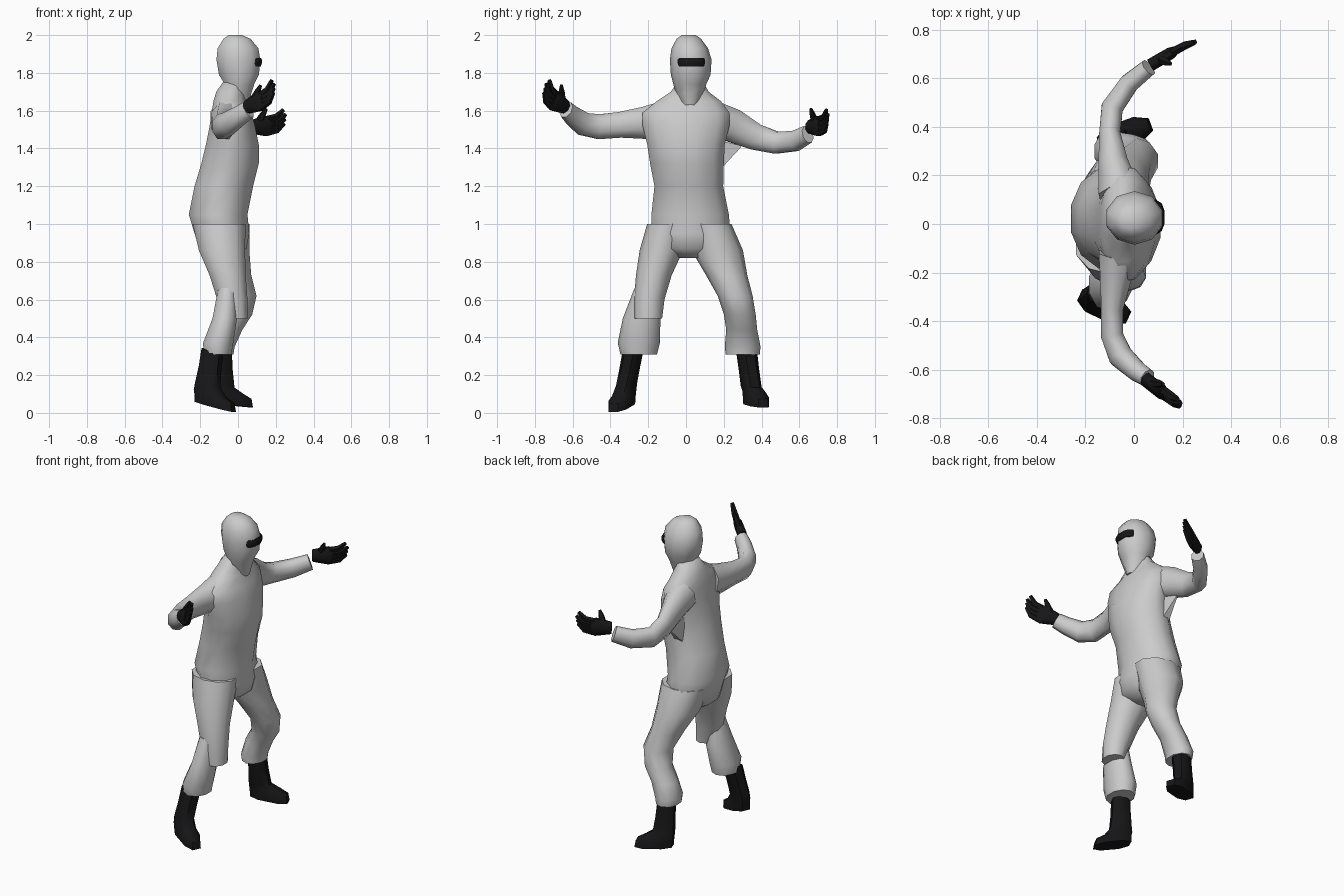
import bpy, bmesh, math
from mathutils import Vector as V

black = bpy.data.materials.new("black_rubber")
black.diffuse_color = (0.008, 0.008, 0.009, 1)
X, Y, Z = V((1, 0, 0)), V((0, 1, 0)), V((0, 0, 1))


def tube(name, rings, u=None, v=None, sides=8, power=1.0, mat=None, ref=Z, angle=60):
    """Loft rings (x, y, z, ru, rv); ring axes u, v are fixed or follow the path."""
    bm = bmesh.new()
    pts = [V(r[:3]) for r in rings]
    loops = []
    for i, r in enumerate(rings):
        if u is None:
            t = (pts[min(i + 1, len(pts) - 1)] - pts[max(i - 1, 0)]).normalized()
            a = t.cross(ref).normalized()
            b = a.cross(t)
        else:
            a, b = u, v
        loop = []
        for k in range(sides):
            g = 2 * math.pi * (k + 0.5) / sides
            c, s = math.cos(g), math.sin(g)
            c = math.copysign(abs(c) ** power, c)
            s = math.copysign(abs(s) ** power, s)
            q = 1 / math.cos(math.pi / sides) ** power
            loop.append(bm.verts.new(pts[i] + a * c * r[3] * q + b * s * r[4] * q))
        loops.append(loop)
    for p, n in zip(loops, loops[1:]):
        for k in range(sides):
            j = (k + 1) % sides
            bm.faces.new((p[k], p[j], n[j], n[k]))
    bm.faces.new(loops[0][::-1])
    bm.faces.new(loops[-1])
    bmesh.ops.recalc_face_normals(bm, faces=bm.faces)
    me = bpy.data.meshes.new(name)
    bm.to_mesh(me)
    bm.free()
    ob = bpy.data.objects.new(name, me)
    bpy.context.collection.objects.link(ob)
    if mat:
        me.materials.append(mat)
    bpy.ops.object.select_all(action='DESELECT')
    bpy.context.view_layer.objects.active = ob
    ob.select_set(True)
    bpy.ops.object.shade_smooth_by_angle(angle=math.radians(angle))
    return ob


# Suit torso, from crotch to collar
tube("torso", [(-.07, .03, .82, .06, .06), (-.08, .02, .87, .125, .18),
               (-.085, .025, .95, .145, .21), (-.105, .022, 1.05, .155, .205),
               (-.075, .015, 1.2, .155, .182), (-.042, .005, 1.32, .152, .195),
               (-.03, 0, 1.42, .14, .205), (-.03, 0, 1.52, .12, .23),
               (-.035, 0, 1.59, .105, .23), (-.045, .015, 1.65, .085, .17),
               (-.04, .02, 1.70, .075, .10), (-.02, .022, 1.75, .06, .07)],
     X, Y, sides=12)

# Hood and visor
tube("hood", [(.01, .02, 1.63, .05, .04), (0, .02, 1.69, .07, .07),
              (.008, .02, 1.74, .078, .083), (.005, .025, 1.79, .106, .1),
              (.002, .025, 1.87, .116, .105), (0, .02, 1.93, .108, .092),
              (-.005, .015, 1.98, .072, .062), (-.015, .015, 2.0, .035, .035)],
     X, Y, sides=10)
tube("visor", [(.068, .028, 1.835, .053, .068), (.07, .028, 1.85, .056, .072),
               (.07, .028, 1.87, .056, .072), (.068, .028, 1.88, .053, .068)],
     X, Y, sides=12, power=.75, mat=black)

# Sleeves (path-following rings: width, height)
tube("right_sleeve", [(-.06, -.13, 1.55, .085, .095), (-.075, -.22, 1.535, .065, .085),
                      (-.09, -.35, 1.525, .045, .068), (-.09, -.46, 1.515, .046, .066),
                      (-.055, -.545, 1.53, .05, .06), (.01, -.605, 1.575, .042, .05),
                      (.055, -.635, 1.605, .036, .045)])
tube("left_sleeve", [(-.06, .13, 1.56, .085, .095), (-.085, .25, 1.52, .06, .088),
                     (-.1, .37, 1.46, .043, .07), (-.09, .48, 1.43, .045, .058),
                     (-.02, .58, 1.44, .04, .054), (.06, .645, 1.475, .035, .046)])

# Pointed cloth fold under the left arm
tube("armpit_fold", [(-.08, .17, 1.36, .03, .085), (-.08, .29, 1.41, .004, .005)],
     X, Z, sides=4)

# Trouser legs
tube("left_trouser_leg", [(-.08, .12, 1.0, .14, .115), (-.065, .165, .86, .125, .13),
                          (-.025, .215, .73, .095, .104), (.012, .26, .62, .086, .088),
                          (-.005, .285, .52, .08, .08), (-.055, .295, .44, .078, .078),
                          (-.09, .30, .35, .072, .09), (-.09, .30, .31, .066, .086)],
     X, Y, sides=10)
tube("right_thigh", [(-.1, -.09, 1.0, .14, .11), (-.085, -.13, .86, .122, .11),
                     (-.055, -.17, .73, .096, .09), (-.03, -.195, .6, .08, .077),
                     (-.008, -.2, .5, .057, .07)], X, Y, sides=10)
tube("right_trouser_cuff", [(-.055, -.215, .66, .05, .055), (-.07, -.235, .5, .065, .095),
                            (-.105, -.25, .37, .08, .106), (-.108, -.25, .31, .073, .092)],
     X, Y, sides=10)


def boot(name, top, ankle, foot, yaw, tilt, half):
    """Shaft leaning from top to ankle, then a foot turned by yaw."""
    c, s = math.cos(yaw), math.sin(yaw)
    f, z = V(foot), foot[2]
    toe = V((c, s, 0))
    rings = [(*top, .052, .05), (*((V(top) + V(ankle)) / 2), .054, .048),
             (*ankle, .062, .047)]
    for back, dz, length, w in [(.03, .07, .78, .05), (.005, .045, .97, .054),
                                (0, 0, 1, .052)]:
        p = f - toe * back + Z * dz
        rings.append((*p, half * length, w))
    tube(name, rings, V((c, s, -tilt)), V((-s, c, 0)), power=.75, mat=black, angle=45)


boot("left_boot", (-.09, .32, .33), (-.085, .345, .14), (-.035, .372, .04),
     math.radians(20), .1, .112)
boot("right_boot", (-.135, -.28, .33), (-.16, -.315, .15), (-.12, -.34, .032),
     math.radians(-25), .25, .108)


def glove(name, wrist, d, s, c, thumb):
    """Palm along d, knuckles spread along s, fingers curling towards c."""
    w, d, s, c = V(wrist), V(d).normalized(), V(s), V(c).normalized()
    s = (s - d * s.dot(d)).normalized()
    n = d.cross(s)
    tube(name + "_palm", [(*(w - d * .02), .034, .026), (*(w + d * .03), .045, .026),
                          (*(w + d * .075), .054, .025), (*(w + d * .1), .046, .018)],
         s, n, mat=black)
    for i in range(4):
        a = w + d * .085 + s * (i - 1.5) * .024
        b = a + d * (.045 + .006 * (i % 3)) + c * .012
        e = b + d * .015 + c * .045
        tube(f"{name}_finger_{i + 1}", [(*a, .015, .015), (*b, .014, .014),
                                        (*e, .009, .009)], sides=5, ref=n, mat=black)
    a = w + d * .03 + s * .025
    t = V(thumb)
    tube(name + "_thumb", [(*a, .017, .017), (*a.lerp(t, .55), .014, .014),
                           (*t, .007, .007)], sides=5, ref=d, mat=black)


glove("right_glove", (.06, -.65, 1.625), (.11, -.085, .05), (.1, .2, .9),
      (.25, -.05, .9), (.12, -.66, 1.735))
glove("left_glove", (.085, .665, 1.515), (.17, .1, .01), (0, 0, 1),
      (.5, .1, .7), (.15, .66, 1.61))
